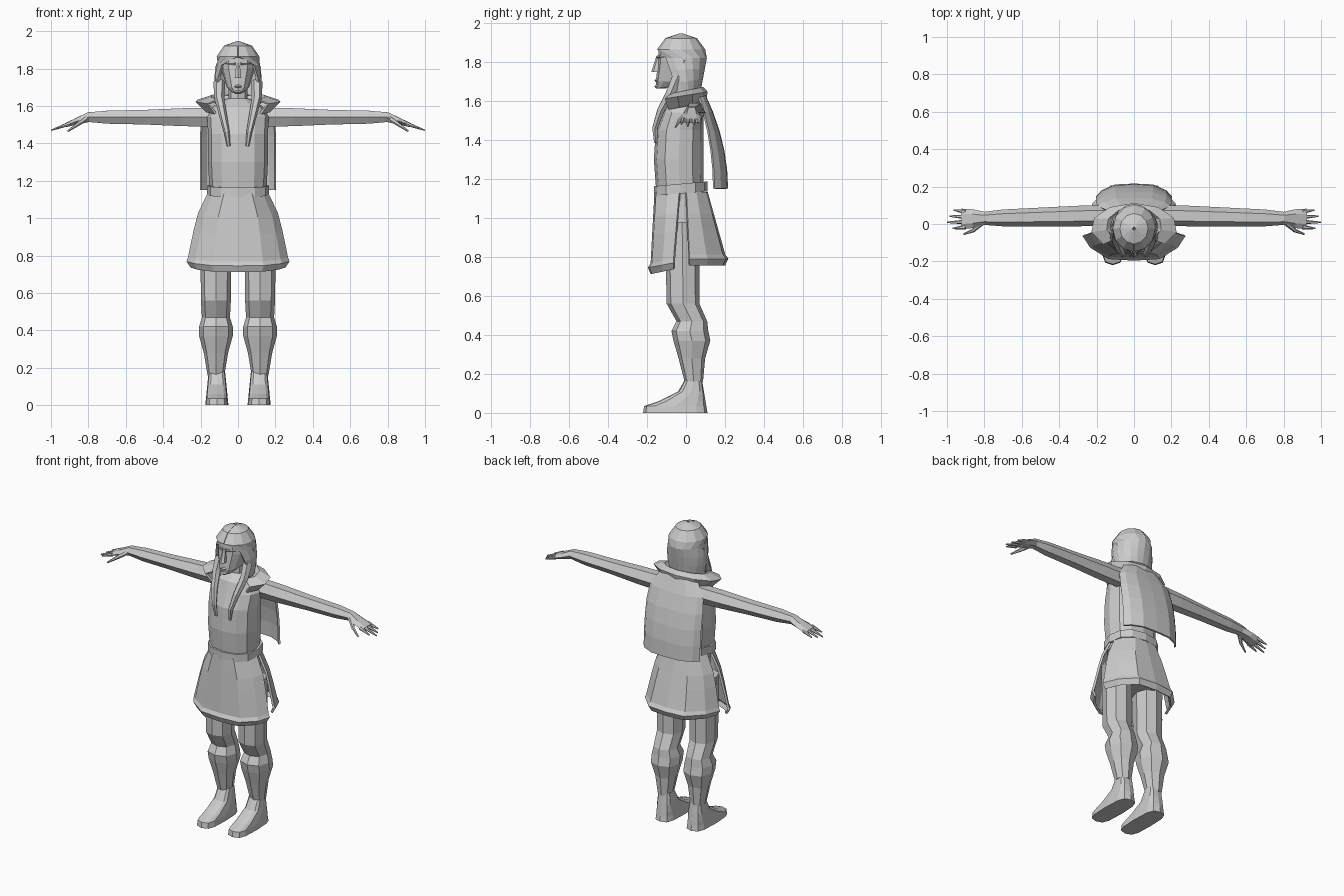
import bpy, bmesh, math
from mathutils import Vector

cube = bpy.data.objects.get("Cube")
if cube:
    bpy.data.objects.remove(cube, do_unlink=True)

grey = bpy.data.materials.new("plain_grey")
grey.use_nodes = True
shade = 0.6
grey.diffuse_color = (shade, shade, shade, 1)
grey.node_tree.nodes["Principled BSDF"].inputs["Base Color"].default_value = grey.diffuse_color


def skin(name, rings, closed=True, thickness=0):
    """Bridge a list of point rings; closed rings are capped, open ones thickened."""
    bm = bmesh.new()
    rows = [[bm.verts.new(point) for point in ring] for ring in rings]
    count = len(rows[0])
    for lower, upper in zip(rows, rows[1:]):
        for i in range(count if closed else count - 1):
            j = (i + 1) % count
            bm.faces.new((lower[i], lower[j], upper[j], upper[i]))
    if closed:
        bm.faces.new(rows[0])
        bm.faces.new(rows[-1])
    bmesh.ops.recalc_face_normals(bm, faces=bm.faces)
    mesh = bpy.data.meshes.new(name)
    bm.to_mesh(mesh)
    bm.free()
    mesh.materials.append(grey)
    obj = bpy.data.objects.new(name, mesh)
    bpy.context.collection.objects.link(obj)
    if thickness:
        solid = obj.modifiers.new("thickness", "SOLIDIFY")
        solid.thickness = thickness
        solid.offset = 0


def arc(z, width, front, back, angles, power=1, tilt=0, x=0):
    """Rounded horizontal ring, or part of one, starting from the back."""
    ring = []
    for angle in angles:
        across, along = (math.copysign(abs(v) ** power, v) for v in (math.sin(angle), math.cos(angle)))
        middle, depth = (front + back) / 2, (back - front) / 2
        ring.append(Vector((x + width * across, middle + depth * along, z + tilt * along)))
    return ring


def stack(name, rows, sides=12, power=.85, tilt=0, x=0):
    """Closed body from rows of height, half width, front and back."""
    angles = [math.tau * i / sides for i in range(sides)]
    skin(name, [arc(*row, angles, power, tilt, x) for row in rows])


def wrap(name, rows, thickness, sides=12):
    """Shell open at the front; rows end with the share of the circle and the tilt."""
    rings = []
    for z, width, front, back, span, tilt in rows:
        angles = [math.pi * span * (2 * i / sides - 1) for i in range(sides + 1)]
        rings.append(arc(z, width, front, back, angles, tilt=tilt))
    skin(name, rings, closed=False, thickness=thickness)


def panel(name, rows, thickness, lift=0):
    """Bent cloth from rows of height, half width, middle y and side y."""
    columns = (-1, -.85, -.5, 0, .5, .85, 1)
    rings = [[Vector((width * c, middle + (edge - middle) * abs(c) ** 4, z + lift * abs(c) ** 4))
              for c in columns] for z, width, middle, edge in rows]
    skin(name, rings, closed=False, thickness=thickness)


def limb(name, path, radii, side, up=(0, 0, 1), sides=6):
    """Tube along a path, with a radius across and a radius along up at each point."""
    points = [Vector((x * side, y, z)) for x, y, z in path]
    last = len(points) - 1
    rings = []
    for i, (point, (wide, tall)) in enumerate(zip(points, radii)):
        along = (points[min(i + 1, last)] - points[max(i - 1, 0)]).normalized()
        u = along.cross(Vector(up)).normalized()
        v = u.cross(along)
        angles = [math.tau * k / sides for k in range(sides)]
        rings.append([point + u * wide * math.cos(a) + v * tall * math.sin(a) for a in angles])
    skin(name, rings)


def strand(name, path, radius, side, up=(0, 0, 1)):
    """Tube that tapers towards its end."""
    last = len(path) - 1
    sizes = [radius * (1 - .7 * i / last) for i in range(len(path))]
    limb(name, path, [(size, size) for size in sizes], side, up)


def mix(start, end, t):
    return start + (end - start) * t


def arm_height(x):
    """Level arm that droops from the wrist on."""
    return 1.54 - max(0, x - .8) * .35


# Torso, hips and belt
torso = [(1.1, .15, -.15), (1.3, .16, -.165), (1.45, .16, -.155),
         (1.54, .165, -.12), (1.6, .13, -.1), (1.64, .06, -.05)]
stack("torso", [(*row, .09) for row in torso])
stack("hips", [(z, .15, -.11, .09) for z in (.85, 1.12)])
stack("belt", [(1.15 + offset, .165, -.165, .11) for offset in (-.025, .025)], tilt=.012)

# Head and face
stack("neck", [(z, .05, -.05, .06) for z in (1.6, 1.72)], sides=8)
stack("head", [(1.67, .03, -.15, -.07), (1.7, .06, -.155, .03), (1.8, .09, -.143, .07),
               (1.87, .09, -.14, .08), (1.92, .05, -.08, .05)])
stack("nose", [(1.75, .02, -.178, -.13), (1.83, .01, -.152, -.12)], sides=6)
for feature, height in (("lips", 1.705), ("chin", 1.675)):
    stack(feature, [(height + offset, .025 - abs(offset), -.163 + abs(offset), -.1)
                    for offset in (-.01, 0, .01)], sides=8)

# Hair: a domed crown, then a shell that opens round the face
hair = []
for i in range(3):
    angle = .05 + .65 * i
    depth = .12 * math.sin(angle)
    hair.append((1.84 + .1 * math.cos(angle), .11 * math.sin(angle), -.025 - depth, -.025 + depth, 1, 0))
for i in range(4):
    hair.append((1.82 - .06 * i, .11 + .015 * i - .005 * i * i, -.14 + .015 * i, .1 - .01 * i,
                 .73 - .04 * i, .007 * i))
wrap("hair", hair, thickness=.014)

# Cape hanging in a curve, and its pointed collar
cape = []
for i in range(6):
    t = i / 5
    middle = .21 - .12 * (1 - t) ** 2
    cape.append((mix(1.64, 1.15, t), min(.12 + .35 * t, .2), middle, middle * .68))
panel("cape", cape, thickness=.012)
collar = [(1.6, .09), (1.645, .15), (1.625, .225), (1.575, .17)]
wrap("collar", [(z, width, -.05 - .4 * width, .06 + .2 * width, .75, .02) for z, width in collar],
     thickness=.014, sides=8)


def skirt(name, bottom, widths, middles, edges, lift):
    """Flared panel whose hem flares out and tucks under."""
    rows = []
    for t in (0, .35, .6, 1):
        rows.append((mix(1.13, bottom, t), mix(*widths, t ** .6), mix(*middles, t), mix(*edges, t)))
    z, width, middle, edge = rows[-1]
    rows.append((z - .02, width * 1.03, middle * 1.08, edge))
    rows.append((z - .05, width * .95, middle, edge))
    panel(name, rows, thickness=.014, lift=lift)


# Split skirt
skirt("front_skirt", .765, (.145, .262), (-.155, -.175), (-.03, -.06), lift=.025)
skirt("back_skirt", .81, (.15, .245), (.105, .195), (0, .015), lift=0)

for side, label in ((1, "left"), (-1, "right")):
    # Leg with a jutting knee and calf: height, radius, middle y
    leg = [(.16, .045, .04), (.28, .065, .03), (.37, .09, .03), (.42, .09, .02),
           (.47, .075, .03), (.56, .08, -.015), (.98, .085, -.02)]
    stack(label + "_leg", [(z, radius, y - radius * 1.05, y + radius * 1.05) for z, radius, y in leg],
          sides=8, x=.118 * side)

    # Foot with a flat toe and a sloping instep
    instep = [(0, -.22), (.035, -.215), (.06, -.14), (.11, -.04), (.18, 0)]
    stack(label + "_foot", [(z, .062 - z / 10, front, .11 - z / 6) for z, front in instep],
          power=.6, x=.113 * side)

    # Arm and palm: reach, depth, thickness
    arm = [(.1, .055, .06), (.3, .055, .055), (.5, .05, .045), (.7, .045, .04),
           (.8, .035, .03), (.86, .05, .02), (.92, .055, .013)]
    limb(label + "_arm", [(x, .05 - x / 40, arm_height(x)) for x, _, _ in arm],
         [(wide, tall) for _, wide, tall in arm], side)

    # Fingers fan out from the palm
    reaches = {"little": .965, "ring": .985, "middle": 1, "index": .97}
    for i, (finger, reach) in enumerate(reaches.items()):
        strand(f"{label}_{finger}_finger", [(.9, .065 - .027 * i, arm_height(.9)),
                                            (reach, .075 - .033 * i, arm_height(reach))], .013, side)
    strand(label + "_thumb", [(.81, .01, 1.535), (.86, -.035, 1.5), (.91, -.054, 1.465)], .016, side)

    # Hair lock falling to the chest
    strand(label + "_lock", [(.1, -.04, 1.73), (.1, -.08, 1.64), (.08, -.13, 1.55),
                             (.06, -.16, 1.46), (.05, -.155, 1.385)], .032, side, up=(0, 1, 0))

    # Brow and ear
    strand(label + "_brow", [(.015, -.144, 1.826), (.065, -.118, 1.826)], .008, side)
    strand(label + "_ear", [(.105, -.01, 1.81), (.11, -.02, 1.745)], .018, side, up=(0, 1, 0))
